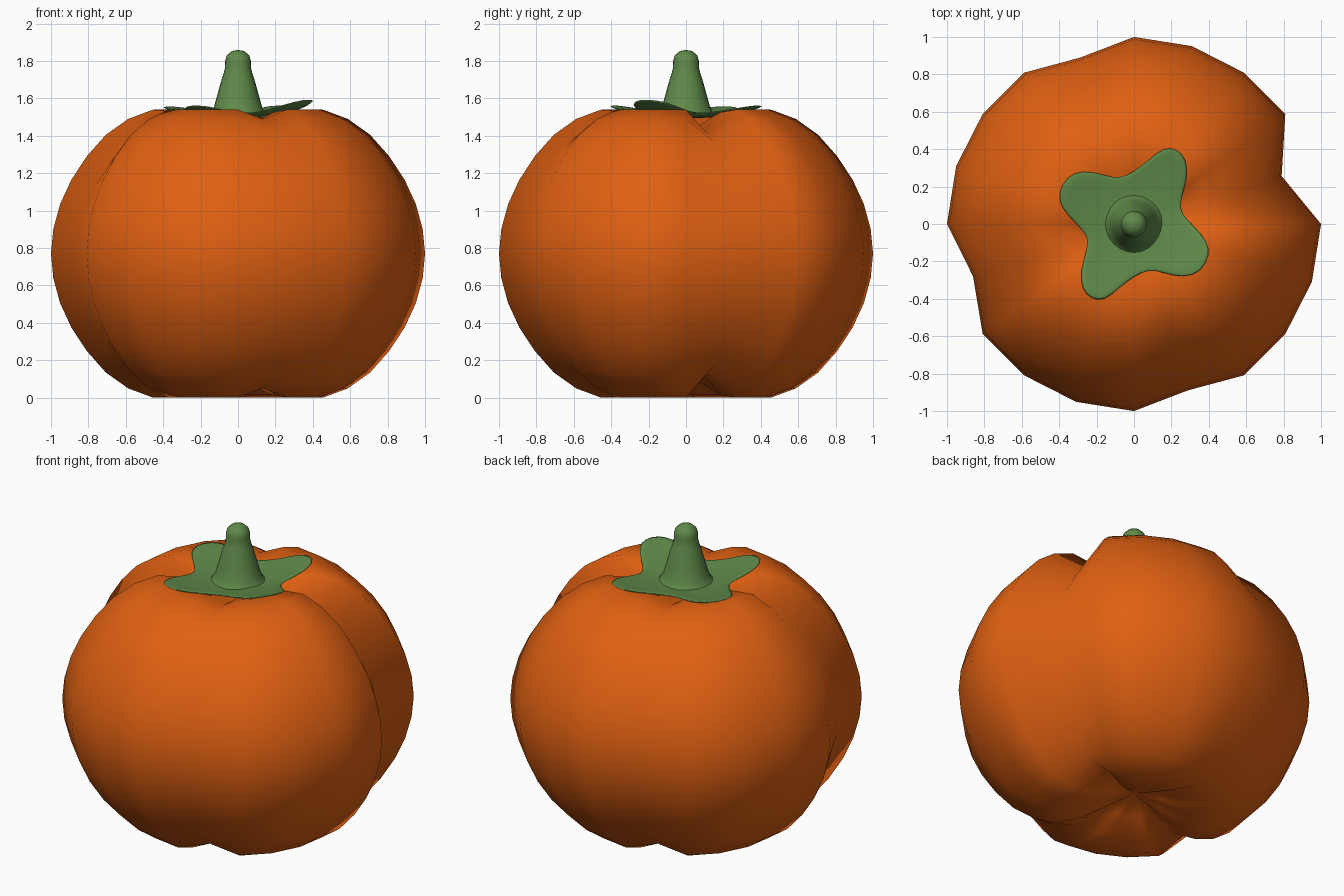
import bpy, bmesh
from math import sin, cos, radians, pi

if "Cube" in bpy.data.objects:
    bpy.data.objects.remove(bpy.data.objects["Cube"])


def material(name, rgb):
    m = bpy.data.materials.new(name)
    m.diffuse_color = (*rgb, 1)
    m.use_nodes = True
    m.node_tree.nodes["Principled BSDF"].inputs["Base Color"].default_value = m.diffuse_color
    return m


def ring_mesh(name, rings, mat, bottom=None, top=None):
    """Skin a stack of point rings, with optional pole points at the ends."""
    bm = bmesh.new()
    loops = [[bm.verts.new(p) for p in ring] for ring in rings]
    n = len(loops[0])
    for a, b in zip(loops, loops[1:]):
        for i in range(n):
            j = (i + 1) % n
            bm.faces.new((a[i], a[j], b[j], b[i]))
    for pole, loop, flip in ((bottom, loops[0], True), (top, loops[-1], False)):
        if pole is not None:
            v = bm.verts.new(pole)
            for i in range(n):
                j = (i + 1) % n
                bm.faces.new((loop[j], loop[i], v) if flip else (loop[i], loop[j], v))
    for f in bm.faces:
        f.smooth = True
    me = bpy.data.meshes.new(name)
    bm.to_mesh(me)
    bm.free()
    me.materials.append(mat)
    ob = bpy.data.objects.new(name, me)
    bpy.context.collection.objects.link(ob)
    return ob


orange = material("orange_skin", (0.74, 0.117, 0.006))
green = material("green_stalk", (0.115, 0.254, 0.068))

# Body: 20-sided squashed ball with four grooves and dimpled poles
MID = 0.77
heights = [0, 0.13, 0.265, 0.395, 0.52, 0.635, 0.72, 0.77, 0.755, 0.70]
grooves = {1: 0.83, 6: 0.935, 11: 0.905, 16: 0.935}
rings = []
for k in range(-9, 10):
    r = cos(radians(9 * k))
    h = heights[abs(k)] * (1 if k >= 0 else -1)
    ring = []
    for i in range(20):
        s = grooves.get(i, 1.0)
        a = radians(18 * i)
        ring.append((s * r * cos(a), s * r * sin(a), MID + s * h))
    rings.append(ring)
ring_mesh("pumpkin_body", rings, orange, (0, 0, 0.13), (0, 0, 1.41))

# Leaf: four rounded lobes, half outline repeated by a half turn
half = [(18, .26), (30, .295), (41, .38), (51, .45), (60, .465), (69, .445),
        (77, .35), (90, .28), (108, .255), (121, .305), (133, .40),
        (145, .445), (158, .44), (167, .405), (178, .32), (188, .275)]
outline = half + [(a + 180, r) for a, r in half]
rings = []
for t in (1.0, 0.8, 0.6, 0.4):
    ring = []
    for a, r in outline:
        rad = r * t
        lift = 0.06 * (rad / 0.45) ** 2
        off = abs(a - 330)
        if off < 45:
            lift += 0.04 * cos(off / 45 * pi / 2) * (rad / 0.45) ** 2
        ring.append((rad * cos(radians(a)), rad * sin(radians(a)), 1.505 + lift))
    rings.append(ring)
leaf = ring_mesh("leaf", rings, green, top=(0, 0, 1.505))
leaf.modifiers.new("Thickness", "SOLIDIFY").thickness = 0.012
sub = leaf.modifiers.new("Smooth", "SUBSURF")
sub.levels = sub.render_levels = 1

# Stem: tapered flare with a slightly swollen rounded tip
profile = [(.165, 1.50), (.145, 1.52), (.13, 1.55), (.113, 1.61), (.094, 1.68),
           (.075, 1.74), (.068, 1.77), (.069, 1.80), (.060, 1.83), (.035, 1.852)]
rings = [[(r * cos(2 * pi * i / 24), r * sin(2 * pi * i / 24), z)
          for i in range(24)] for r, z in profile]
ring_mesh("stem", rings, green, top=(0, 0, 1.86))
